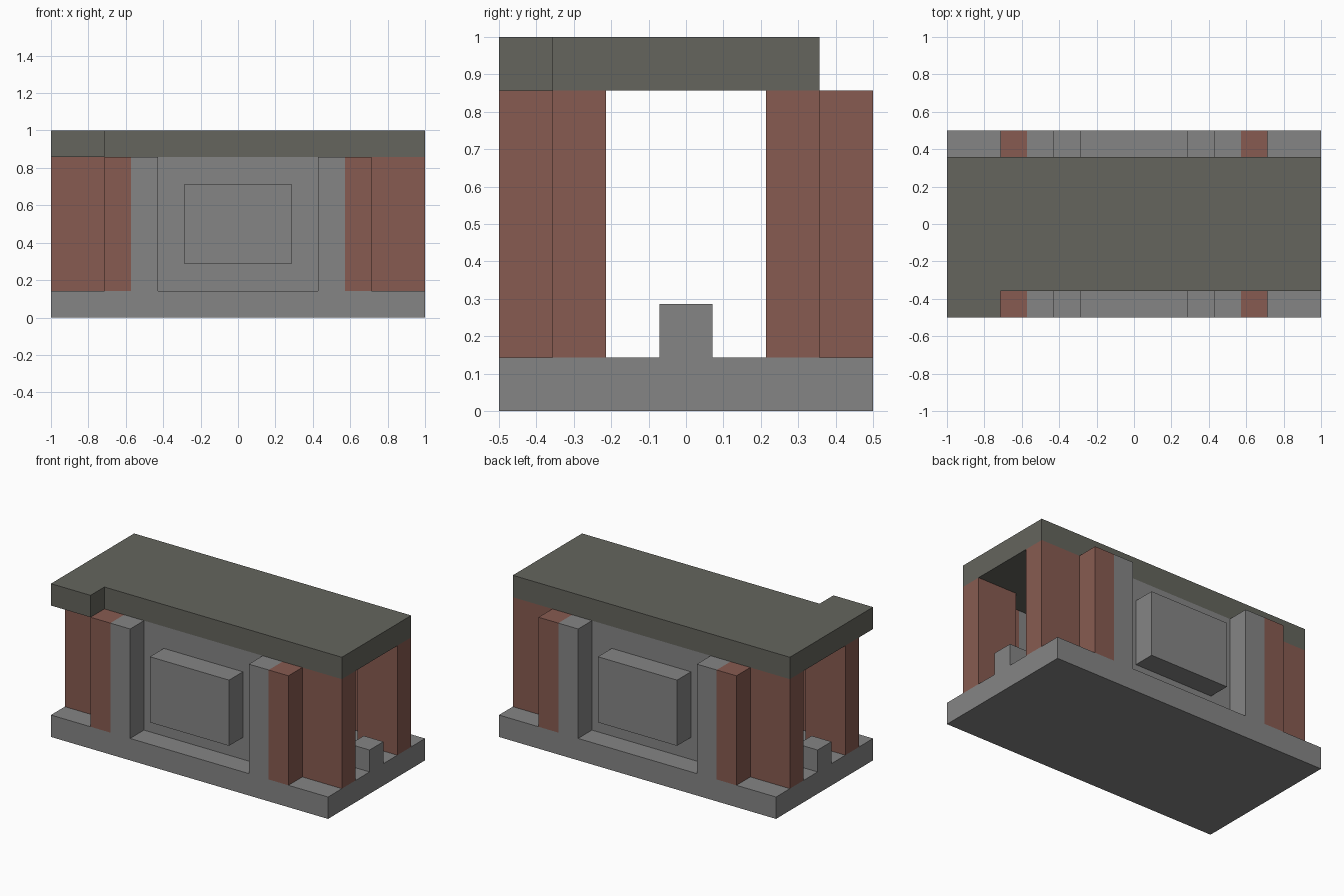
import bpy
import bmesh
from mathutils import Vector

# Everything sits on a grid of cells, seven to a unit
U = 1 / 7

cube = bpy.data.objects.get("Cube")
if cube:
    bpy.data.objects.remove(cube, do_unlink=True)


def material(name, rgb):
    mat = bpy.data.materials.new(name)
    mat.use_nodes = True
    color = (*rgb, 1)
    mat.diffuse_color = color
    mat.node_tree.nodes["Principled BSDF"].inputs["Base Color"].default_value = color
    return mat


stone = material("grey_stone", (0.235, 0.235, 0.235))
brick = material("red_brick", (0.243, 0.105, 0.082))
slate = material("dark_slate", (0.128, 0.130, 0.110))


def prism(name, outline, bottom, top, mats, split=None):
    """Extrude a plan outline (in cells); split recolours faces outside |x| = split."""
    bm = bmesh.new()
    base = bm.faces.new([bm.verts.new((x * U, y * U, bottom * U)) for x, y in outline])
    grown = bmesh.ops.extrude_face_region(bm, geom=[base])["geom"]
    verts = [v for v in grown if isinstance(v, bmesh.types.BMVert)]
    bmesh.ops.translate(bm, verts=verts, vec=Vector((0, 0, (top - bottom) * U)))
    if split is not None:
        for side in (-1, 1):
            bmesh.ops.bisect_plane(
                bm, geom=bm.verts[:] + bm.edges[:] + bm.faces[:],
                plane_co=(side * split * U, 0, 0), plane_no=(1, 0, 0))
        for face in bm.faces:
            face.material_index = int(abs(face.calc_center_median().x) > split * U)
    bmesh.ops.recalc_face_normals(bm, faces=bm.faces[:])
    mesh = bpy.data.meshes.new(name)
    bm.to_mesh(mesh)
    bm.free()
    for mat in mats:
        mesh.materials.append(mat)
    obj = bpy.data.objects.new(name, mesh)
    bpy.context.collection.objects.link(obj)
    return obj


def box(name, xs, ys, zs, mats, split=None):
    (x0, x1), (y0, y1) = sorted(xs), sorted(ys)
    return prism(name, [(x0, y0), (x1, y0), (x1, y1), (x0, y1)], *zs, mats, split)


# Floor slab
box("floor", (-7, 7), (-3.5, 3.5), (0, 1), [stone])

# Roof slab with a tab over one front corner
prism("roof", [(-7, -3.5), (-5, -3.5), (-5, -2.5), (7, -2.5), (7, 2.5), (-7, 2.5)],
      6, 7, [slate])

# Front and back walls: recessed centre, raised panel, stepped-out pillars, corners
for side, sy in (("front", -1), ("back", 1)):
    outer = (sy * 2.5, sy * 3.5)
    inner = (sy * 1.5, sy * 2.5)
    box(side + "_wall", (-3, 3), inner, (1, 6), [stone])
    box(side + "_panel", (-2, 2), outer, (2, 5), [stone])
    for end, sx in (("right", -1), ("left", 1)):
        box(f"{side}_{end}_pillar", (sx * 3, sx * 5), outer, (1, 6),
            [stone, brick], split=4)
        box(f"{side}_{end}_corner", (sx * 5, sx * 7), inner, (1, 6), [brick])

# Low blocks in the middle of the open ends
for end, sx in (("right", -1), ("left", 1)):
    box(end + "_threshold", (sx * 6, sx * 7), (-0.5, 0.5), (1, 2), [stone])
